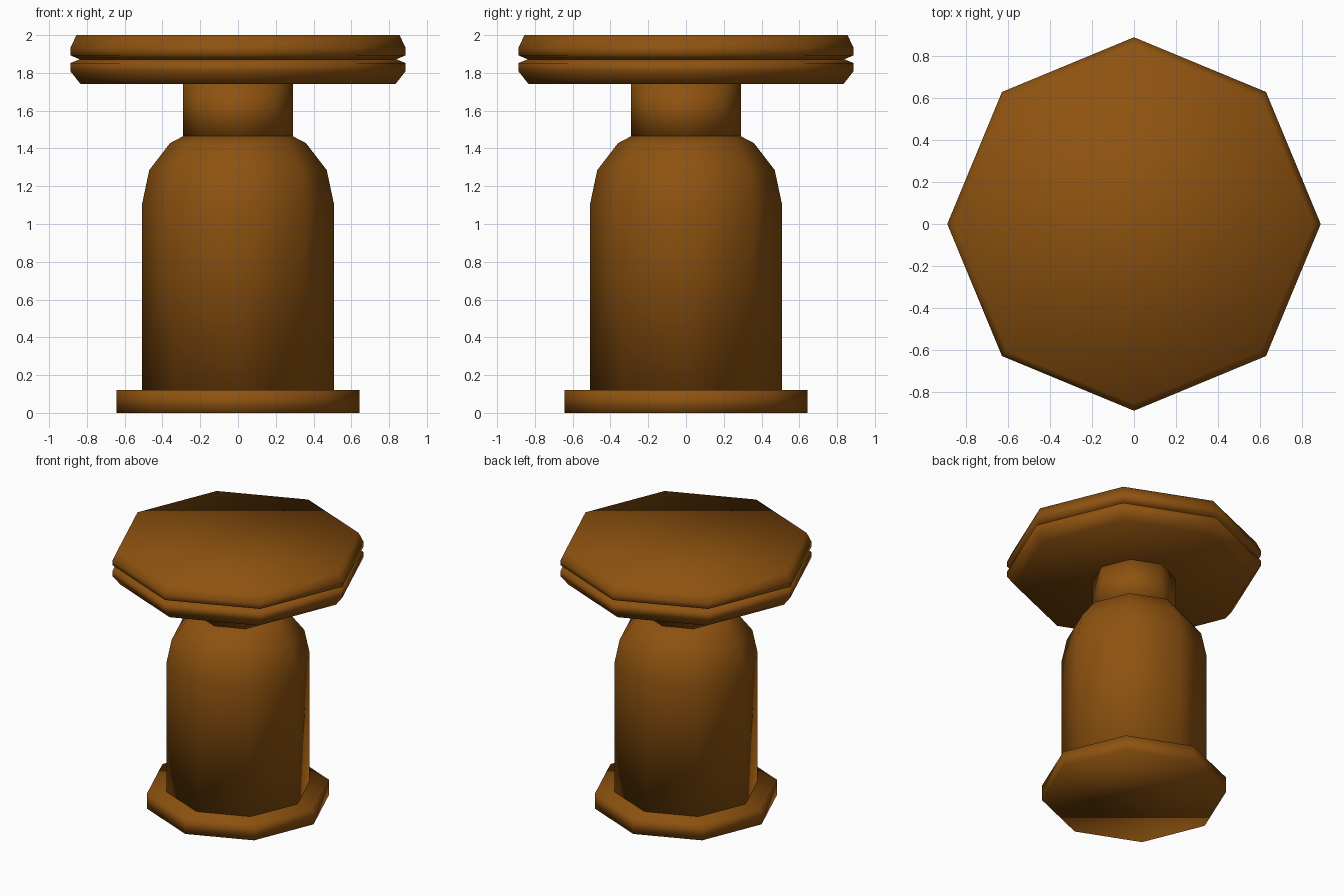
import bpy, bmesh, math

if "Cube" in bpy.data.objects:
    bpy.data.objects.remove(bpy.data.objects["Cube"])

wood = bpy.data.materials.new("brown_wood")
wood.diffuse_color = (0.27, 0.085, 0.005, 1.0)
wood.use_nodes = True
wood.node_tree.nodes["Principled BSDF"].inputs["Base Color"].default_value = wood.diffuse_color
SIDES = 8


def turned(name, profile, sharp_angle=None):
    """Eight-sided turned part from (radius, z) points, capped at both ends."""
    bm = bmesh.new()
    rings = [[bm.verts.new((r * math.cos(2 * math.pi * i / SIDES),
                            r * math.sin(2 * math.pi * i / SIDES), z))
              for i in range(SIDES)] for r, z in profile]
    for a, b in zip(rings, rings[1:]):
        for i in range(SIDES):
            j = (i + 1) % SIDES
            bm.faces.new((a[i], a[j], b[j], b[i]))
    bm.faces.new(rings[0][::-1])
    bm.faces.new(rings[-1])
    for f in bm.faces:
        f.smooth = True
    # keep hard rims where wanted
    if sharp_angle:
        for e in bm.edges:
            e.smooth = e.calc_face_angle() < math.radians(sharp_angle)
    mesh = bpy.data.meshes.new(name)
    bm.to_mesh(mesh)
    bm.free()
    mesh.materials.append(wood)
    ob = bpy.data.objects.new(name, mesh)
    bpy.context.collection.objects.link(ob)
    return ob


# foot plate
turned("base_plate", [(0.643, 0), (0.643, 0.12)], 60)
# main body with rounded shoulder
turned("body", [(0.507, 0.12), (0.507, 1.11), (0.47, 1.285), (0.36, 1.428), (0.29, 1.465)], 80)
# narrow neck
turned("neck", [(0.29, 1.465), (0.29, 1.74)], 60)
# two stacked top plates with a groove between them
turned("lower_plate", [(0.833, 1.74), (0.888, 1.81), (0.888, 1.852), (0.838, 1.872)])
turned("upper_plate", [(0.838, 1.872), (0.888, 1.893), (0.888, 1.932), (0.855, 2.0)])
